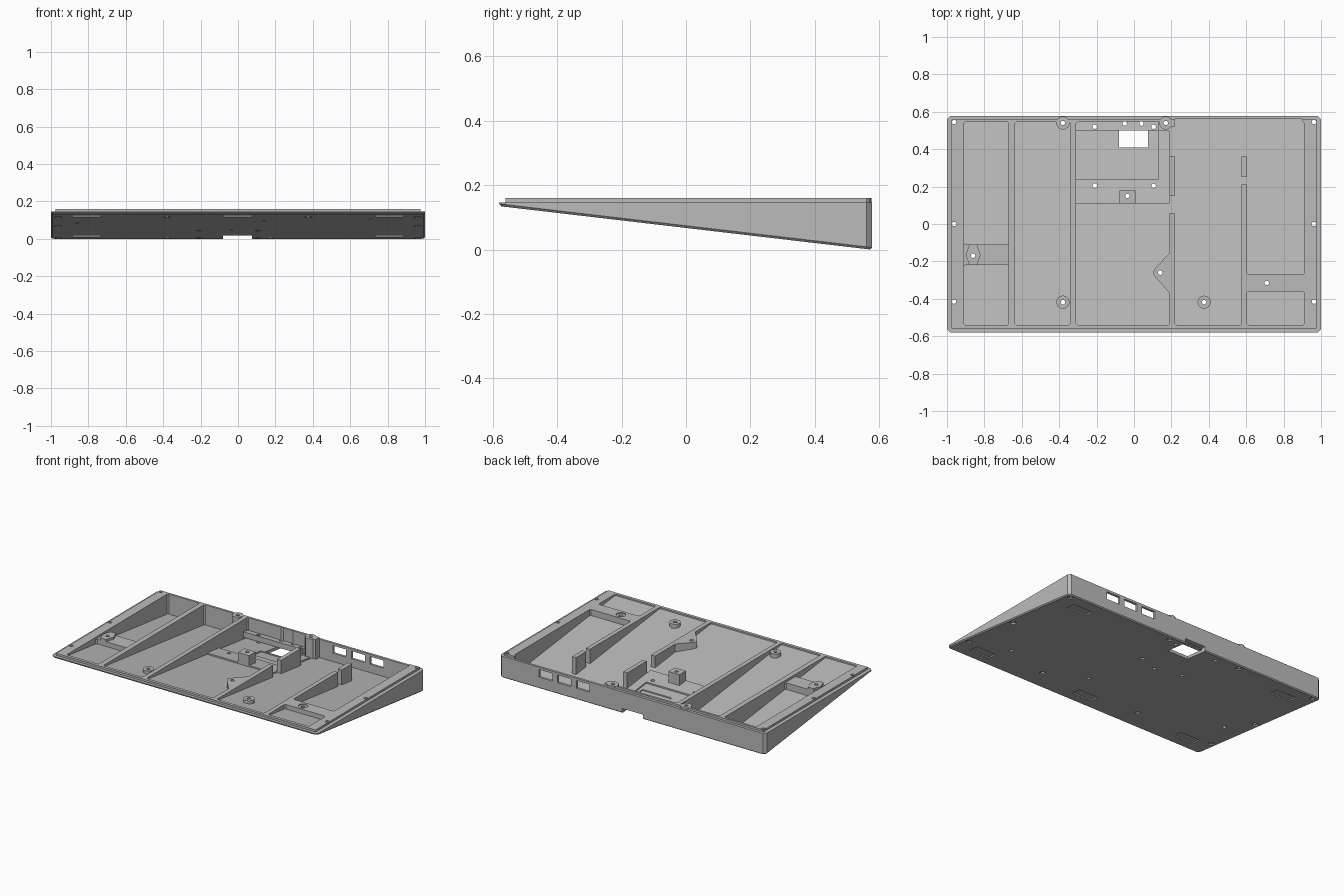
import bpy, bmesh, math

if "Cube" in bpy.data.objects:
    bpy.data.objects.remove(bpy.data.objects["Cube"], do_unlink=True)

grey = bpy.data.materials.new("plain_grey")
grey.use_nodes = True
grey.diffuse_color = (0.5, 0.5, 0.5, 1)
grey.node_tree.nodes["Principled BSDF"].inputs["Base Color"].default_value = (0.5, 0.5, 0.5, 1)

RIM, DECK, FLOOR = 0.146, 0.16, 0.02


def base(offset=0.0):
    """Height function parallel to the sloping underside."""
    return lambda y: 0.0672 - 0.1169 * y + offset


def level(z):
    return lambda y: z


def rect(x0, x1, y0, y1, c=0.0):
    """Rectangle outline with optional cut corners."""
    if c == 0:
        return [(x0, y0), (x1, y0), (x1, y1), (x0, y1)]
    return [(x0 + c, y0), (x1 - c, y0), (x1, y0 + c), (x1, y1 - c),
            (x1 - c, y1), (x0 + c, y1), (x0, y1 - c), (x0, y0 + c)]


def circle(x, y, r, n=24):
    return [(x + r * math.cos(math.tau * i / n), y + r * math.sin(math.tau * i / n)) for i in range(n)]


def solid(name, slabs, bevel=0.0):
    """Object made of slabs: (outline, lower height, upper height)."""
    bm = bmesh.new()
    for outline, lo, hi in slabs:
        low = [bm.verts.new((x, y, lo(y))) for x, y in outline]
        high = [bm.verts.new((x, y, hi(y))) for x, y in outline]
        under = bm.faces.new(low[::-1])
        bm.faces.new(high)
        for i in range(len(low)):
            j = (i + 1) % len(low)
            bm.faces.new((low[i], low[j], high[j], high[i]))
        if bevel:
            bmesh.ops.bevel(bm, geom=list(under.edges), offset=bevel, segments=1,
                            affect='EDGES', profile=0.5)
    bmesh.ops.recalc_face_normals(bm, faces=bm.faces[:])
    mesh = bpy.data.meshes.new(name)
    bm.to_mesh(mesh)
    bm.free()
    mesh.materials.append(grey)
    ob = bpy.data.objects.new(name, mesh)
    bpy.context.collection.objects.link(ob)
    return ob


def combine(target, slabs, operation='DIFFERENCE'):
    """Boolean the slabs into the target, then discard the helper."""
    tool = solid("helper", slabs)
    tool.hide_render = True
    mod = target.modifiers.new("boolean", 'BOOLEAN')
    mod.operation, mod.solver, mod.object = operation, 'EXACT', tool
    bpy.context.view_layer.objects.active = target
    bpy.ops.object.modifier_apply(modifier=mod.name)
    bpy.data.objects.remove(tool, do_unlink=True)


# Wedge tray with a stepped deck
tray = solid("wedge_tray", [(rect(-1, 1, -0.58, 0.578, 0.018), base(), level(RIM))], 0.007)
combine(tray, [(rect(-0.975, 0.975, -0.56, 0.56), level(0.141), level(DECK))], 'UNION')

# Pockets between the ribs
pockets = [(-0.91, -0.67, -0.11, 0.545), (-0.91, -0.67, -0.54, -0.22),
           (-0.635, -0.34, -0.54, 0.545), (-0.31, 0.19, -0.54, 0.545),
           (0.22, 0.575, -0.54, 0.545), (0.605, 0.91, -0.27, 0.545),
           (0.605, 0.91, -0.54, -0.36)]
combine(tray, [(rect(*p, 0.008), base(FLOOR), level(0.3)) for p in pockets])

# Gaps through the two right-hand ribs, and the thinned rear wall
gaps = [(0.18, 0.23, 0.06, 0.15), (0.18, 0.23, 0.36, 0.52),
        (0.565, 0.615, 0.21, 0.25), (0.565, 0.615, 0.36, 0.53)]
combine(tray, [(rect(*g), base(FLOOR), level(0.3)) for g in gaps])
combine(tray, [(rect(0.22, 0.9, 0.52, 0.562), base(FLOOR), level(0.3))])

# Lowered left bridge and ring around the right bridge hole
combine(tray, [(rect(-0.91, -0.67, -0.23, -0.10), level(0.145), level(0.3)),
               (circle(0.71, -0.315, 0.03), level(0.153), level(0.3))])

# Port windows in the rear wall, cable opening in the floor
combine(tray, [(rect(x - 0.05, x + 0.05, 0.5, 0.7), level(0.078), level(0.13))
               for x in (0.37, 0.51, 0.65)])
combine(tray, [(rect(-0.08, 0.075, 0.41, 0.7), level(-0.1), level(0.032))])
combine(tray, [(rect(-0.08, 0.075, 0.41, 0.5), level(-0.1), level(0.1))])

# Shallow component recess ahead of the opening
combine(tray, [(rect(-0.11, 0.11, 0.31, 0.405), base(0.012), base(0.06))])

# Foot recesses and screw countersinks underneath
feet = [(-0.81, -0.465), (0, -0.465), (0.81, -0.465), (-0.81, 0.45), (0.81, 0.45)]
combine(tray, [(rect(x - 0.075, x + 0.075, y - 0.035, y + 0.035), base(-0.1), base(0.008))
               for x, y in feet])
rim_holes = [(s * 0.962, y) for s in (-1, 1) for y in (-0.415, 0, 0.545)]
boss_holes = [(-0.38, -0.418), (0.375, -0.418), (-0.38, 0.54), (0.17, 0.54)]
small_holes = [(-0.21, 0.205), (0.105, 0.205), (-0.21, 0.52), (0.105, 0.52), (-0.05, 0.537),
               (0.04, 0.537), (-0.035, 0.15), (0.14, -0.26), (-0.86, -0.17), (0.71, -0.315)]
combine(tray, [(circle(x, y, 0.02), base(-0.1), base(0.008)) for x, y in rim_holes + boss_holes])

# Standing details on the floor
details = [
    ("platform_strip", rect(-0.31, 0.19, 0.11, 0.24), base(0.01), base(0.03)),
    ("platform_side", rect(0.13, 0.19, 0.24, 0.5), base(0.01), base(0.03)),
    ("rear_bar", rect(-0.31, 0.13, 0.5, 0.55), base(0.033), base(0.07)),
    ("square_post", rect(-0.077, 0.007, 0.11, 0.18), base(0.01), level(0.15)),
    ("triangle_boss", [(0.19, -0.37), (0.19, -0.155), (0.115, -0.235), (0.10, -0.26), (0.115, -0.285)],
     base(0.01), level(DECK)),
    ("hexagon_boss", [(-0.9, -0.165), (-0.88, -0.22), (-0.84, -0.22), (-0.82, -0.165),
                      (-0.84, -0.11), (-0.88, -0.11)], base(0.01), level(DECK)),
]
details += [("round_boss", circle(x, y, 0.035), base(0.01), level(DECK)) for x, y in boss_holes]

# Through holes in tray and details
drills = [(circle(x, y, 0.012, 16), level(-0.2), level(0.4)) for x, y in rim_holes + boss_holes + small_holes]
combine(tray, drills)
parts = [tray]
for name, outline, lo, hi in details:
    ob = solid(name, [(outline, lo, hi)])
    combine(ob, drills)
    parts.append(ob)

bpy.ops.object.select_all(action='DESELECT')
for ob in parts:
    ob.select_set(True)
bpy.context.view_layer.objects.active = tray
bpy.ops.object.shade_smooth_by_angle(angle=math.radians(30))
